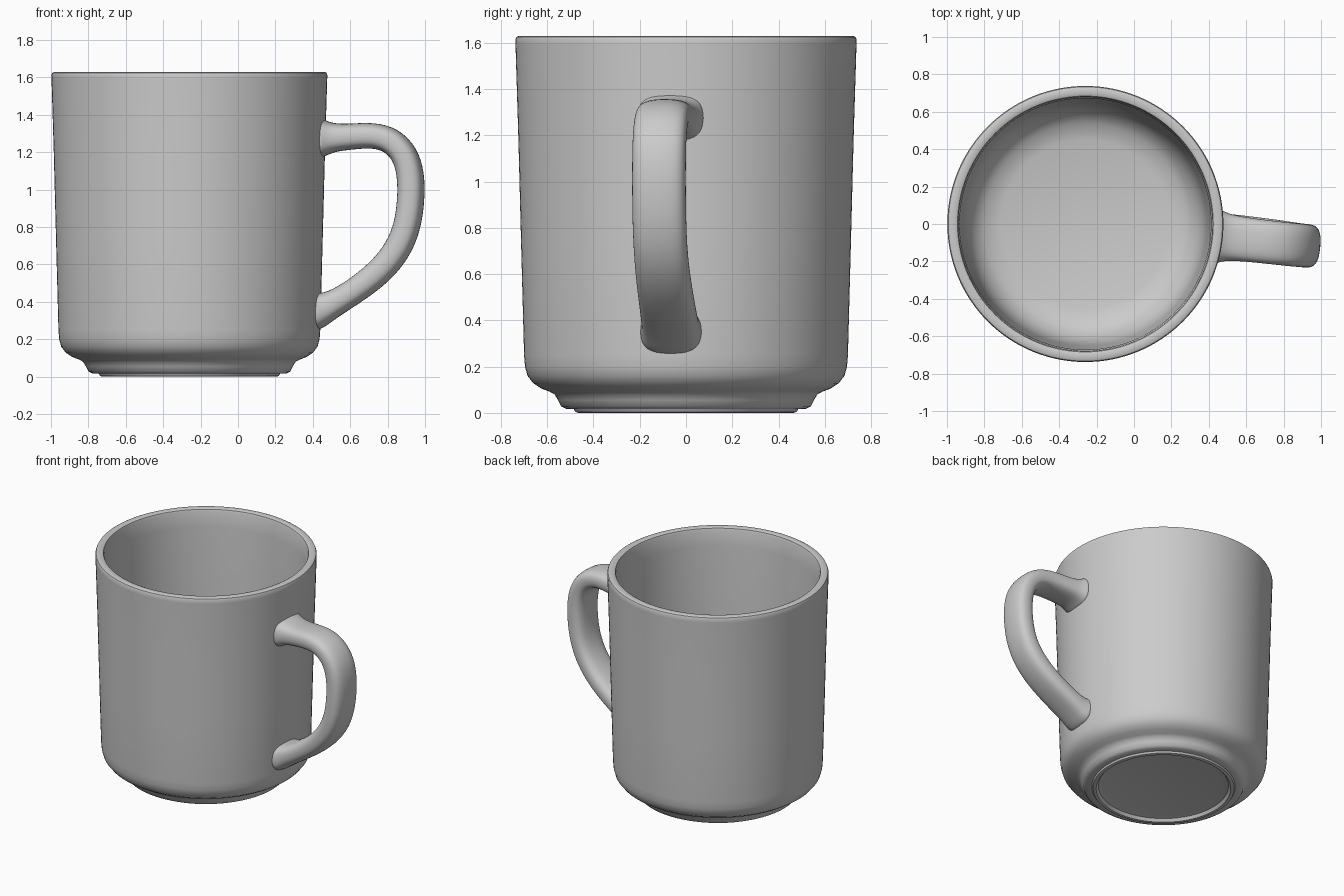
import bpy, bmesh
from math import sin, cos, pi, radians
from mathutils import Vector

if "Cube" in bpy.data.objects:
    bpy.data.objects.remove(bpy.data.objects["Cube"])

CENTRE_X = -0.26


def finish(name, bm, location=(0, 0, 0), subdivide=0):
    bmesh.ops.recalc_face_normals(bm, faces=bm.faces)
    mesh = bpy.data.meshes.new(name)
    bm.to_mesh(mesh)
    bm.free()
    obj = bpy.data.objects.new(name, mesh)
    obj.location = location
    bpy.context.collection.objects.link(obj)
    if subdivide:
        mod = obj.modifiers.new("smooth", 'SUBSURF')
        mod.levels = mod.render_levels = subdivide
    bpy.ops.object.select_all(action='DESELECT')
    obj.select_set(True)
    bpy.context.view_layer.objects.active = obj
    bpy.ops.object.shade_smooth_by_angle(angle=radians(40))
    return obj


def lathe(name, profile, location, steps=128):
    bm = bmesh.new()
    rings = []
    for r, z in profile:
        if r == 0:
            rings.append([bm.verts.new((0, 0, z))] * steps)
        else:
            rings.append([bm.verts.new((r * cos(2 * pi * i / steps), r * sin(2 * pi * i / steps), z))
                          for i in range(steps)])
    for a, b in zip(rings, rings[1:]):
        for i in range(steps):
            j = (i + 1) % steps
            corners = list(dict.fromkeys((a[i], a[j], b[j], b[i])))
            bm.faces.new(corners)
    return finish(name, bm, location)


# Cup: recessed underside, stepped foot, tapered wall, rounded rim, rounded inner floor
lathe("cup_body", [
    (0, 0.03), (0.40, 0.03), (0.44, 0.022), (0.455, 0.002), (0.465, 0), (0.478, 0.004),
    (0.485, 0.016), (0.52, 0.018), (0.54, 0.028), (0.553, 0.055), (0.568, 0.08), (0.59, 0.092),
    (0.625, 0.105), (0.66, 0.128), (0.685, 0.16), (0.696, 0.20), (0.70, 0.25),
    (0.712, 0.70), (0.725, 1.20), (0.737, 1.59), (0.738, 1.612), (0.733, 1.625), (0.723, 1.63),
    (0.695, 1.63), (0.684, 1.625), (0.679, 1.61), (0.672, 1.50), (0.662, 1.0), (0.648, 0.45),
    (0.635, 0.32), (0.60, 0.23), (0.54, 0.175), (0.45, 0.15), (0, 0.14)], (CENTRE_X, 0, 0))

# Handle centre line: x, y, z, half thickness, half width
path = [
    (0.425, -0.065, 1.275, 0.120, 0.160), (0.465, -0.068, 1.277, 0.098, 0.140),
    (0.51, -0.072, 1.278, 0.077, 0.125), (0.60, -0.083, 1.283, 0.070, 0.120),
    (0.72, -0.097, 1.293, 0.070, 0.118), (0.82, -0.108, 1.268, 0.073, 0.118),
    (0.895, -0.115, 1.19, 0.074, 0.118), (0.925, -0.117, 1.08, 0.074, 0.118),
    (0.926, -0.117, 0.95, 0.073, 0.118), (0.908, -0.115, 0.81, 0.073, 0.118),
    (0.86, -0.109, 0.685, 0.074, 0.118), (0.77, -0.097, 0.57, 0.073, 0.120),
    (0.65, -0.083, 0.475, 0.070, 0.122), (0.54, -0.072, 0.405, 0.070, 0.124),
    (0.47, -0.067, 0.370, 0.082, 0.126), (0.43, -0.065, 0.355, 0.100, 0.134),
    (0.40, -0.063, 0.350, 0.110, 0.140)]

# Handle: rounded rectangular section swept along the path, flared into the wall
SIDES = 16
side_axis = Vector((0.09, 1, 0)).normalized()
bm = bmesh.new()
rings = []
for k, (x, y, z, thick, wide) in enumerate(path):
    before, after = path[max(k - 1, 0)], path[min(k + 1, len(path) - 1)]
    tangent = Vector(after[:3]) - Vector(before[:3])
    if k in (0, len(path) - 1):
        tangent = Vector((1 if k == 0 else -1, 0, 0))
    out = side_axis.cross(tangent).normalized()
    ring = []
    for i in range(SIDES):
        c, s = cos(2 * pi * i / SIDES), sin(2 * pi * i / SIDES)
        u = abs(c) ** 0.72 * (1 if c > 0 else -1) * wide
        v = abs(s) ** 0.72 * (1 if s > 0 else -1) * thick
        ring.append(bm.verts.new(Vector((x, y, z)) + side_axis * u + out * v))
    rings.append(ring)
for a, b in zip(rings, rings[1:]):
    for i in range(SIDES):
        j = (i + 1) % SIDES
        bm.faces.new((a[i], a[j], b[j], b[i]))
bm.faces.new(rings[0])
bm.faces.new(rings[-1])
finish("handle", bm, subdivide=2)
